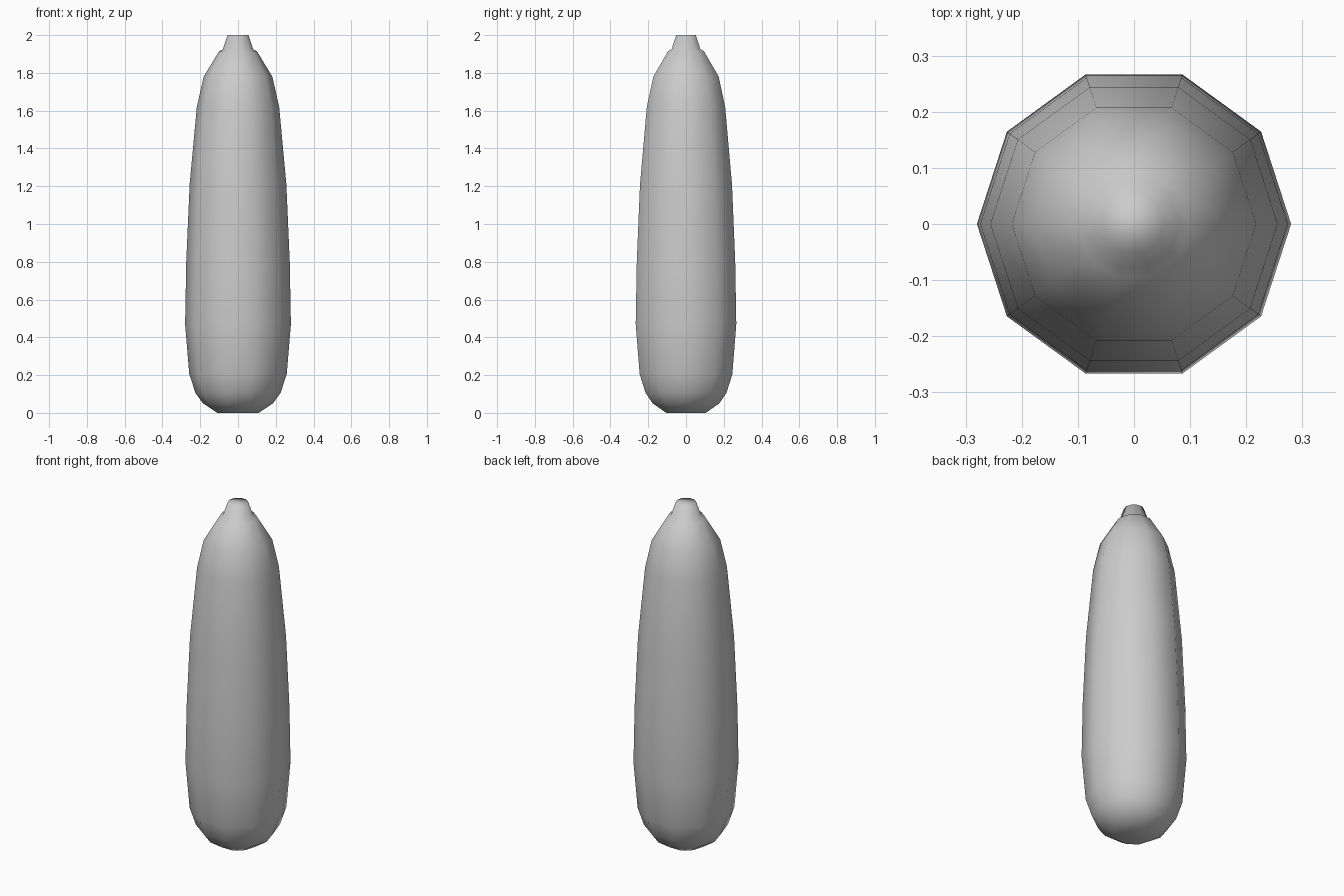
import bpy, bmesh
from math import cos, sin, tau

if "Cube" in bpy.data.objects:
    bpy.data.objects.remove(bpy.data.objects["Cube"])

SIDES = 10


def lathe(name, profile):
    """Ten-sided smooth turned solid from (radius, z) rings, capped at both ends."""
    bm = bmesh.new()
    rings = [[bm.verts.new((r * cos(tau * i / SIDES), r * sin(tau * i / SIDES), z))
              for i in range(SIDES)] for r, z in profile]
    for low, high in zip(rings, rings[1:]):
        for i in range(SIDES):
            j = (i + 1) % SIDES
            bm.faces.new((low[i], low[j], high[j], high[i]))
    bm.faces.new(rings[0][::-1])
    bm.faces.new(rings[-1])
    for f in bm.faces:
        f.smooth = True
    mesh = bpy.data.meshes.new(name)
    bm.to_mesh(mesh)
    bm.free()
    obj = bpy.data.objects.new(name, mesh)
    bpy.context.collection.objects.link(obj)
    return obj


# Long vegetable body, fuller near the bottom, with a shoulder under the stem
lathe("vegetable_body", [
    (0.11, 0.0), (0.185, 0.05), (0.225, 0.105), (0.258, 0.205),
    (0.28, 0.47), (0.274, 0.8), (0.256, 1.21), (0.218, 1.62),
    (0.182, 1.78), (0.10, 1.915), (0.08, 1.925),
    # Short tapered stem
    (0.055, 2.0),
])
